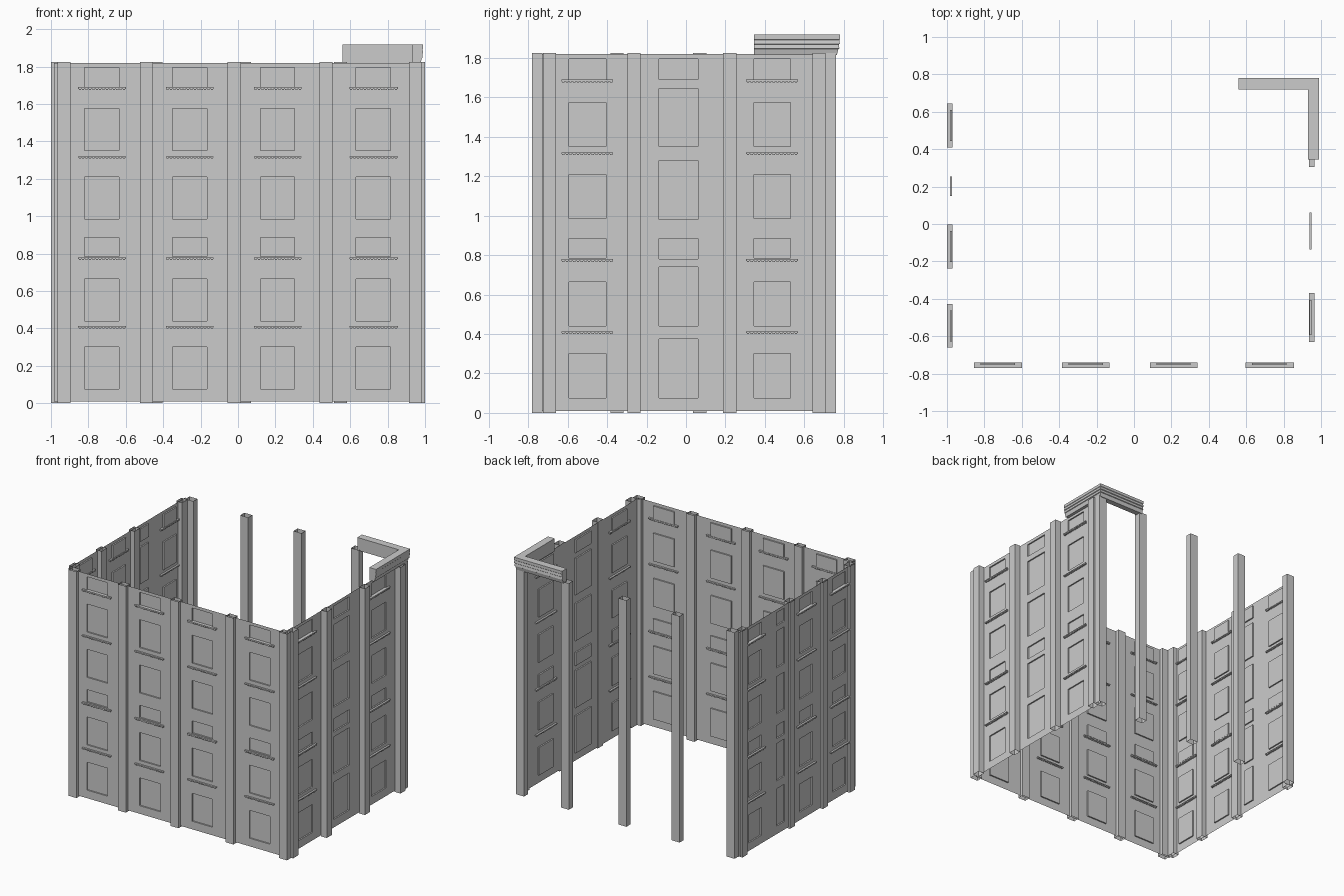
import bpy, bmesh
from mathutils import Vector

if "Cube" in bpy.data.objects:
    bpy.data.objects.remove(bpy.data.objects["Cube"])

WALL_Z = (0.01, 1.82)
POST_Z = (0.0, 1.825)
# window rows (bottom, top) for standard bays and for plain tall bays
ROWS = [(.075, .30), (.44, .665), (.785, .885), (.985, 1.21), (1.35, 1.575), (1.69, 1.795)]
TALL = [(.075, .375), (.44, .74), (.78, .885), (.98, 1.28), (1.35, 1.645), (1.69, 1.795)]
SILL_Z = [(.40, .412), (.765, .78), (1.308, 1.32), (1.675, 1.69)]
RECESS = 0.011

# each side maps (along, outward, up) to world space
SIDES = {
    "front": lambda u, d, z: Vector((u, -.755 - d, z)),
    "right": lambda u, d, z: Vector((.95 + d, u, z)),
    "left": lambda u, d, z: Vector((-.985 - d, u, z)),
}


def finish(bm, name):
    mesh = bpy.data.meshes.new(name)
    bm.to_mesh(mesh)
    bm.free()
    ob = bpy.data.objects.new(name, mesh)
    bpy.context.collection.objects.link(ob)
    return ob


def face(bm, pts):
    return bm.faces.new([bm.verts.new(p) for p in pts])


def add_box(bm, f, u, d, z, capped=True):
    """Box between ranges u, d, z mapped through f; open ends if not capped."""
    loop = [(u[0], d[0]), (u[1], d[0]), (u[1], d[1]), (u[0], d[1])]
    lo = [bm.verts.new(f(a, b, z[0])) for a, b in loop]
    hi = [bm.verts.new(f(a, b, z[1])) for a, b in loop]
    faces = [bm.faces.new((lo[i], lo[(i + 1) % 4], hi[(i + 1) % 4], hi[i])) for i in range(4)]
    if capped:
        faces += [bm.faces.new(lo[::-1]), bm.faces.new(hi)]
    bmesh.ops.recalc_face_normals(bm, faces=faces)
    if not capped:   # open tube: make normals point away from its axis
        mid = sum((v.co for v in lo + hi), Vector()) / 8
        if (faces[0].calc_center_median() - mid).dot(faces[0].normal) < 0:
            bmesh.ops.reverse_faces(bm, faces=faces)


def build_wall(side, ends, windows):
    """Single-sheet wall; cells inside a window are pushed inward with reveals."""
    f = SIDES[side]
    rects = [(a, b, z0, z1) for a, b, rows in windows for z0, z1 in rows]
    us = sorted(set(ends) | {r[0] for r in rects} | {r[1] for r in rects})
    zs = sorted(set(WALL_Z) | {r[2] for r in rects} | {r[3] for r in rects})

    def depth(i, j):
        cu, cz = (us[i] + us[i + 1]) / 2, (zs[j] + zs[j + 1]) / 2
        return -RECESS if any(a < cu < b and c < cz < d for a, b, c, d in rects) else 0.0

    bm = bmesh.new()
    for i in range(len(us) - 1):
        for j in range(len(zs) - 1):
            u0, u1, z0, z1, d = us[i], us[i + 1], zs[j], zs[j + 1], depth(i, j)
            face(bm, [f(u0, d, z0), f(u1, d, z0), f(u1, d, z1), f(u0, d, z1)])
            if i + 2 < len(us) and (e := depth(i + 1, j)) != d:
                face(bm, [f(u1, d, z0), f(u1, e, z0), f(u1, e, z1), f(u1, d, z1)])
            if j + 2 < len(zs) and (e := depth(i, j + 1)) != d:
                face(bm, [f(u0, d, z1), f(u1, d, z1), f(u1, e, z1), f(u0, e, z1)])
    bmesh.ops.remove_doubles(bm, verts=bm.verts[:], dist=1e-5)
    bmesh.ops.recalc_face_normals(bm, faces=bm.faces[:])
    bm.faces.ensure_lookup_table()
    if bm.faces[0].normal.dot(f(0, 1, 0) - f(0, 0, 0)) < 0:
        bmesh.ops.reverse_faces(bm, faces=bm.faces[:])
    finish(bm, side + "_wall")


def build_sills(side, spans):
    """Thin ledges with a row of small teeth underneath."""
    f = SIDES[side]
    bm = bmesh.new()
    for a, b in spans:
        for z0, z1 in SILL_Z:
            zm = z0 + (z1 - z0) * .4
            add_box(bm, f, (a, b), (-.015, .015), (zm, z1))
            n = 14
            step = (b - a) / n
            for k in range(n):
                t = a + (k + .2) * step
                add_box(bm, f, (t, t + step * .6), (-.013, .013), (z0, zm))
    finish(bm, side + "_window_sills")


def build_posts(name, boxes):
    bm = bmesh.new()
    for x, y in boxes:
        add_box(bm, lambda u, d, z: Vector((u, d, z)), x, y, POST_Z, capped=False)
    finish(bm, name)


def around(c, w=.07):
    return (c - w / 2, c + w / 2)


# walls with recessed windows
build_wall("front", (-.985, .95), [(-.82, -.637, ROWS), (-.35, -.165, ROWS),
                                   (.12, .303, ROWS), (.63, .815, ROWS)])
build_wall("right", (-.755, .735), [(-.594, -.406, ROWS), (-.137, .061, TALL), (.345, .53, ROWS)])
build_wall("left", (-.755, .735), [(-.627, -.463, ROWS), (-.203, -.037, ROWS),
                                   (.15, .255, TALL), (.445, .61, ROWS)])

# ledges
build_sills("front", [(-.855, -.60), (-.385, -.13), (.085, .34), (.595, .855)])
build_sills("right", [(-.632, -.37), (.305, .567)])
build_sills("left", [(-.66, -.427), (-.238, -.003), (.41, .645)])

# pilasters, including the free-standing ones along the open back
build_posts("front_pilasters", [(around(c), (-.78, -.728)) for c in (-.93, -.49, -.02, .47, .948)])
build_posts("back_pilasters", [(around(c), (.708, .76)) for c in (-.93, -.44, .035, .548, .948)])
build_posts("right_pilasters", [((.948, 1.0), around(c, .067)) for c in (-.693, -.263, .222, .675)])
build_posts("left_pilasters", [((-1.0, -.948), around(c, .067)) for c in (-.693, -.35, .07, .675)])

# moulded cornice piece mitred around the back right corner
profile = [(0, 1.815), (.045, 1.815), (.053, 1.845), (.058, 1.848), (.055, 1.868),
           (.06, 1.872), (.057, 1.892), (.06, 1.895), (.06, 1.918), (0, 1.918)]
bm = bmesh.new()
rings = []
for station in range(3):
    ring = []
    for o, z in profile:
        x = .56 if station == 2 else .93 + o
        y = .345 if station == 0 else .72 + o
        ring.append(bm.verts.new((x, y, z)))
    rings.append(ring)
n = len(profile)
for r0, r1 in zip(rings, rings[1:]):
    for i in range(n):
        k = (i + 1) % n
        bm.faces.new((r0[i], r0[k], r1[k], r1[i]))
bm.faces.new(rings[0][::-1])
bm.faces.new(rings[2])
bmesh.ops.recalc_face_normals(bm, faces=bm.faces[:])
finish(bm, "corner_cornice")
